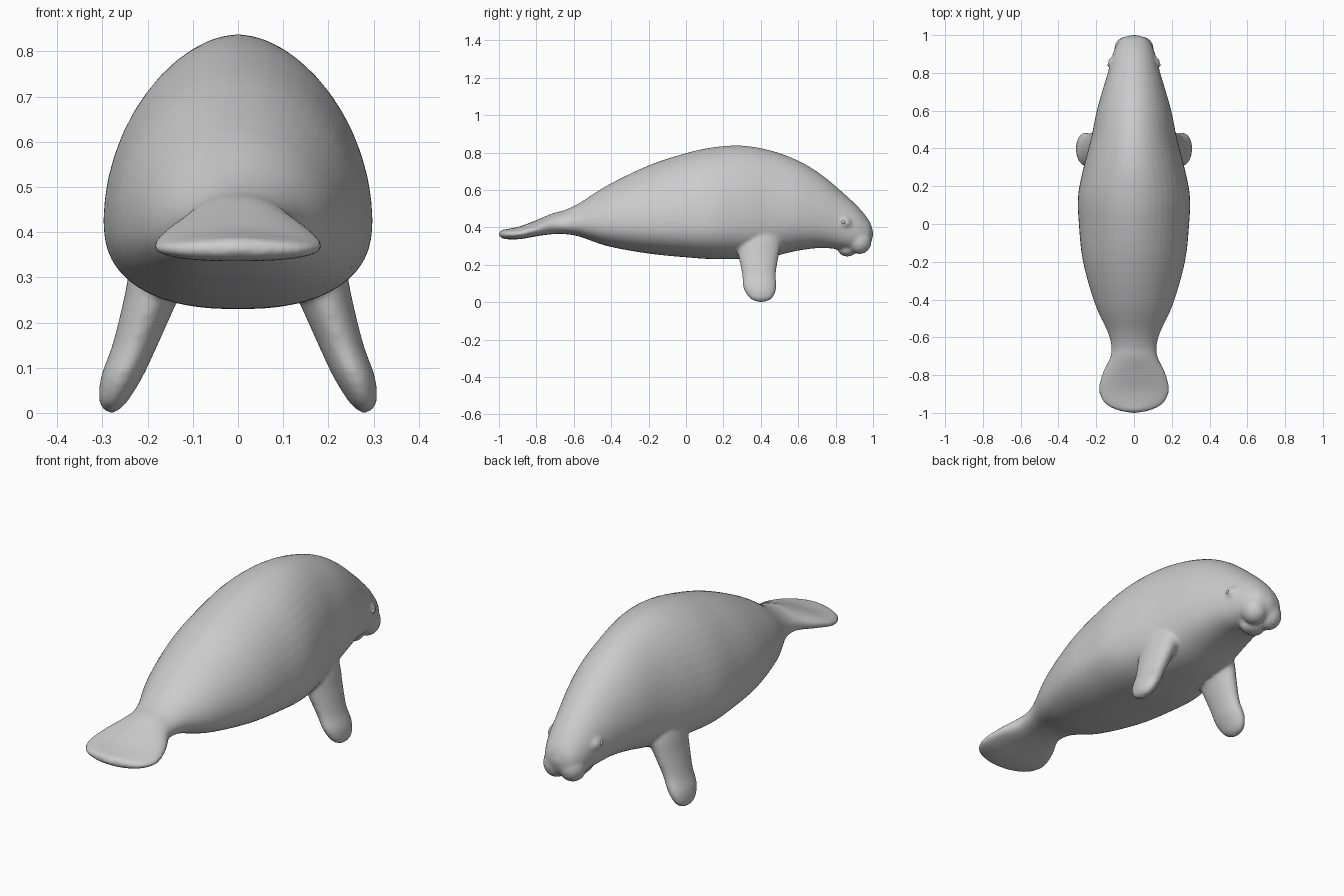
import bpy, bmesh
from math import sin, cos, pi
from mathutils import Vector, Matrix

if "Cube" in bpy.data.objects:
    bpy.data.objects.remove(bpy.data.objects["Cube"])

SEG = 48


def spline(rows, steps):
    """Catmull-Rom interpolation through rows of numbers."""
    pts = [Vector(r) for r in rows]
    pts = [pts[0]] + pts + [pts[-1]]
    out = []
    for i in range(1, len(pts) - 2):
        a, b, c, d = pts[i - 1:i + 3]
        for k in range(steps):
            t = k / steps
            out.append(0.5 * (2 * b + (c - a) * t + (2 * a - 5 * b + 4 * c - d) * t ** 2
                              + (3 * b - a - 3 * c + d) * t ** 3))
    return out + [pts[-1]]


def power(v, e):
    return abs(v) ** e * (1 if v >= 0 else -1)


def loft(bm, rings):
    """Skin a list of closed rings and cap both ends."""
    loops = [[bm.verts.new(p) for p in ring] for ring in rings]
    for a, b in zip(loops, loops[1:]):
        for i in range(SEG):
            j = (i + 1) % SEG
            bm.faces.new((a[i], a[j], b[j], b[i]))
    bm.faces.new(loops[0])
    bm.faces.new(loops[-1][::-1])


def blob(bm, centre, radii):
    m = Matrix.Translation(centre) @ Matrix.Diagonal((*radii, 1))
    bmesh.ops.create_uvsphere(bm, u_segments=24, v_segments=16, radius=1, matrix=m)


def finish(bm, name):
    bmesh.ops.recalc_face_normals(bm, faces=bm.faces)
    for f in bm.faces:
        f.smooth = True
    me = bpy.data.meshes.new(name)
    bm.to_mesh(me)
    bm.free()
    ob = bpy.data.objects.new(name, me)
    bpy.context.collection.objects.link(ob)
    return ob


# body sections from tail to nose: y, top z, bottom z, half width, widest height fraction
BODY = [
    (-1.0, .370, .355, .02, .5), (-.985, .386, .343, .09, .5), (-.95, .392, .336, .155, .5),
    (-.88, .408, .338, .187, .45), (-.79, .443, .354, .167, .4), (-.71, .476, .364, .128, .4),
    (-.65, .492, .364, .12, .4), (-.57, .53, .351, .14, .4), (-.42, .625, .30, .208, .38),
    (-.2, .731, .26, .27, .35), (0, .797, .24, .292, .33), (.15, .829, .23, .296, .33),
    (.3, .837, .232, .267, .34), (.45, .812, .243, .228, .36), (.6, .757, .276, .197, .38),
    (.72, .685, .29, .163, .4), (.82, .603, .283, .133, .43), (.9, .53, .278, .112, .45),
    (.95, .476, .28, .092, .45), (.985, .425, .31, .062, .5), (1.0, .375, .355, .012, .5)]

# flipper sections: x, y, z, half width in x, half width in y
FLIPPER = [
    (.14, .39, .42, .07, .10), (.165, .388, .33, .072, .12), (.193, .388, .25, .06, .108),
    (.228, .39, .15, .05, .09), (.257, .395, .08, .046, .089), (.275, .40, .028, .032, .066),
    (.28, .402, .006, .016, .034), (.281, .402, 0, .004, .008)]


def body_ring(y, top, bot, hw, frac):
    mid = bot + (top - bot) * frac
    ring = []
    for i in range(SEG):
        a = 2 * pi * i / SEG
        e = 1.06 if sin(a) > 0 else 0.82
        h = top - mid if sin(a) > 0 else mid - bot
        ring.append((hw * power(cos(a), e), y, mid + h * power(sin(a), e)))
    return ring


# body, muzzle and flippers fused into one skin
bm = bmesh.new()
loft(bm, [body_ring(*r) for r in spline(BODY, 4)])
for s in (-1, 1):
    rings = []
    for x, y, z, hx, hy in spline(FLIPPER, 4):
        rings.append([(s * (x + hx * cos(2 * pi * i / SEG)), y + hy * sin(2 * pi * i / SEG), z)
                      for i in range(SEG)])
    loft(bm, rings)
    blob(bm, (s * .042, .928, .325), (.062, .064, .068))   # upper lip
    blob(bm, (s * .115, .85, .425), (.023, .035, .03))     # eye socket
blob(bm, (0, .862, .278), (.062, .048, .034))              # chin
body = finish(bm, "body")
remesh = body.modifiers.new("fuse", 'REMESH')
remesh.mode = 'VOXEL'
remesh.voxel_size = 0.009
remesh.use_smooth_shade = True
smooth = body.modifiers.new("soften", 'SMOOTH')
smooth.factor = 0.5
smooth.iterations = 6

# eyes
for s, side in ((-1, "left"), (1, "right")):
    bm = bmesh.new()
    blob(bm, (s * .13, .842, .428), (.011, .011, .011))
    finish(bm, side + "_eye")
